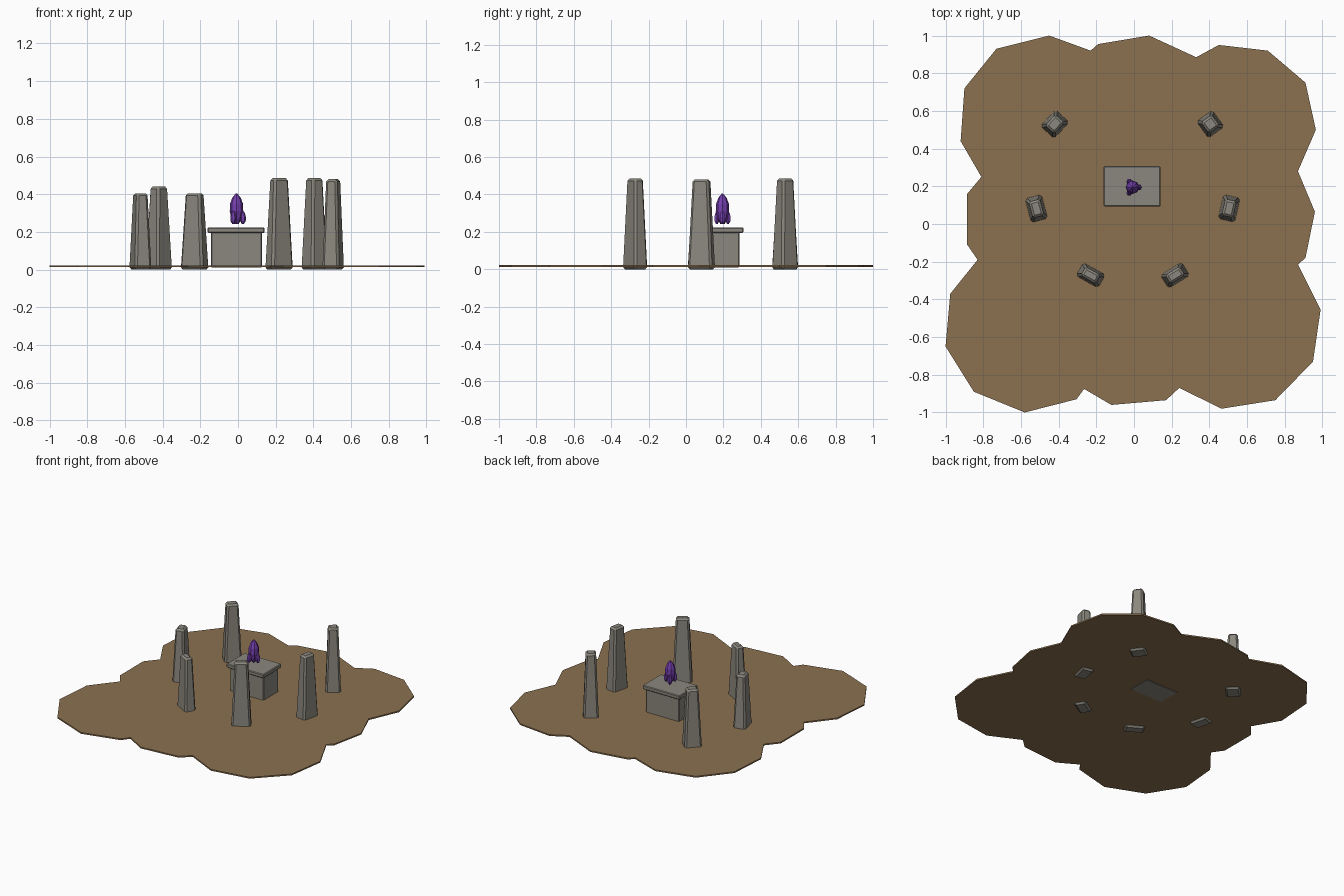
import bpy, bmesh, math
from mathutils import Matrix, Vector

cube = bpy.data.objects.get("Cube")
if cube:
    bpy.data.objects.remove(cube, do_unlink=True)


def make_material(name, colour):
    mat = bpy.data.materials.new(name)
    mat.use_nodes = True
    mat.diffuse_color = (*colour, 1)
    for node in mat.node_tree.nodes:
        if node.type == 'BSDF_PRINCIPLED':
            node.inputs["Base Color"].default_value = (*colour, 1)
            node.inputs["Roughness"].default_value = 0.9
    return mat


earth = make_material("brown earth", (0.26, 0.165, 0.08))
stone = make_material("grey stone", (0.26, 0.245, 0.21))
crystal = make_material("purple crystal", (0.18, 0.05, 0.43))


def finish(name, bm, material, bevel=0.0):
    """Turn a bmesh into a named object with an optional chamfer."""
    bmesh.ops.recalc_face_normals(bm, faces=bm.faces)
    mesh = bpy.data.meshes.new(name)
    bm.to_mesh(mesh)
    bm.free()
    mesh.materials.append(material)
    obj = bpy.data.objects.new(name, mesh)
    bpy.context.collection.objects.link(obj)
    if bevel:
        mod = obj.modifiers.new("chamfer", 'BEVEL')
        mod.width = bevel
        mod.segments = 1
    return obj


def block(name, centre, size, bottom, top, taper=1.0, angle=0.0, bevel=0.005):
    """Upright stone block, narrowing towards its top."""
    bm = bmesh.new()
    bmesh.ops.create_cube(bm, size=1)
    for v in bm.verts:
        scale = taper if v.co.z > 0 else 1.0
        v.co = Vector((v.co.x * size[0] * scale, v.co.y * size[1] * scale,
                       top if v.co.z > 0 else bottom))
    turn = Matrix.Rotation(math.radians(angle), 4, 'Z')
    bm.transform(Matrix.Translation((*centre, 0)) @ turn)
    return finish(name, bm, stone, bevel)


def lathe(name, profile, centre, sides):
    """Faceted spindle from (radius, height) pairs, closed at both ends."""
    bm = bmesh.new()
    rings = []
    for radius, height in profile:
        rings.append([bm.verts.new((
            centre[0] + radius * math.cos(math.tau * i / sides),
            centre[1] + radius * math.sin(math.tau * i / sides),
            height)) for i in range(sides)])
    for low, high in zip(rings, rings[1:]):
        for i in range(sides):
            j = (i + 1) % sides
            bm.faces.new((low[i], low[j], high[j], high[i]))
    bm.faces.new(rings[0])
    bm.faces.new(rings[-1])
    return finish(name, bm, crystal)


# Ground: a thin slab with a lobed outline
outline = [
    (-.73, .93), (-.45, 1), (-.23, .92), (-.19, .955), (.08, 1), (.33, .885),
    (.45, .95), (.71, .92), (.91, .75), (.965, .5), (.87, .28), (.96, .065),
    (.91, -.18), (.87, -.215), (.99, -.455), (.95, -.73), (.75, -.935),
    (.465, -.98), (.24, -.87), (.17, -.935), (-.12, -.96), (-.265, -.875),
    (-.305, -.93), (-.58, -1), (-.85, -.89), (-1, -.65), (-.975, -.37),
    (-.83, -.19), (-.885, -.11), (-.885, .16), (-.81, .25), (-.92, .44),
    (-.9, .72)]
bm = bmesh.new()
base = bm.faces.new([bm.verts.new((x, y, 0.013)) for x, y in outline])
slab = bmesh.ops.extrude_face_region(bm, geom=[base])
for item in slab["geom"]:
    if isinstance(item, bmesh.types.BMVert):
        item.co.z = 0.023
finish("ground", bm, earth)

# Standing stones: centre, footprint, turn in degrees, height
stones = {
    "back_right_stone": ((-.42, .53), (.12, .10), 47, .44),
    "back_left_stone": ((.405, .53), (.105, .11), 36, .485),
    "middle_right_stone": ((-.518, .082), (.092, .133), 15, .405),
    "middle_left_stone": ((.505, .083), (.092, .133), -13, .48),
    "front_right_stone": ((-.23, -.272), (.136, .081), -29, .405),
    "front_left_stone": ((.218, -.272), (.134, .084), 32, .485),
}
for name, (centre, size, angle, height) in stones.items():
    block(name, centre, size, 0.0, height, 0.66, angle, 0.012)

# Altar: plinth and overhanging top slab
block("altar_plinth", (-.008, .2), (.272, .172), 0.01, .198)
block("altar_top", (-.01, .2), (.303, .213), .195, .224)

# Floating crystal with three small ones around it
heart = (-.008, .195)
lathe("main_crystal", [(.012, .242), (.026, .27), (.036, .31), (.034, .35),
                       (.022, .382), (.003, .405)], heart, 8)
for n in range(3):
    a = math.tau * n / 3
    spot = (heart[0] + .034 * math.cos(a), heart[1] + .034 * math.sin(a))
    lathe(f"side_crystal_{n + 1}", [(.006, .243), (.015, .258), (.016, .28),
                                    (.01, .3), (.002, .314)], spot, 6)
